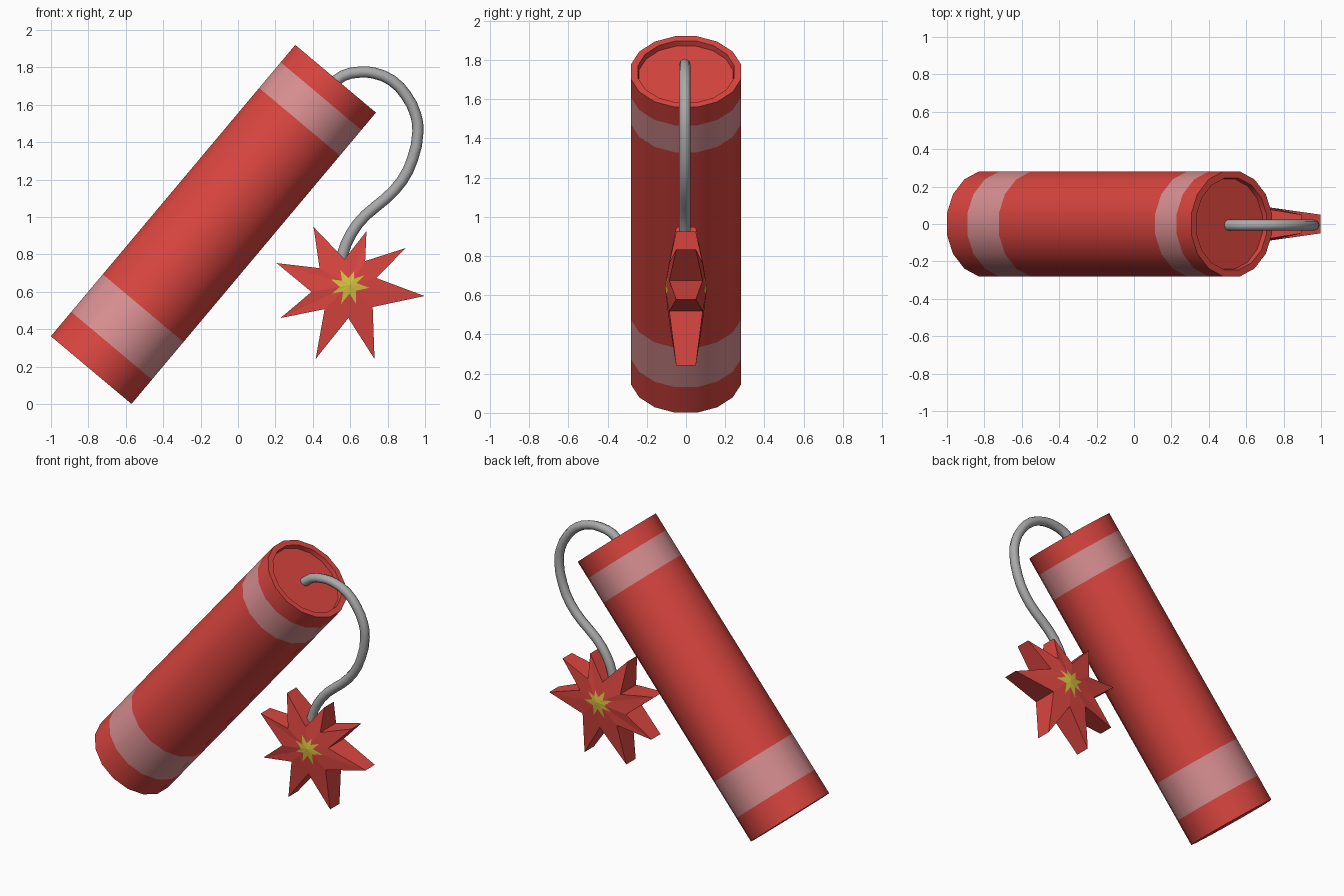
import bpy, bmesh, math
from mathutils import Vector

if "Cube" in bpy.data.objects:
    bpy.data.objects.remove(bpy.data.objects["Cube"])


def material(name, rgb):
    m = bpy.data.materials.new(name)
    m.diffuse_color = (*rgb, 1)
    m.use_nodes = True
    m.node_tree.nodes["Principled BSDF"].inputs["Base Color"].default_value = m.diffuse_color
    return m


RED = material("red", (0.70, 0.06, 0.05))
PINK = material("pale pink", (0.70, 0.28, 0.29))
GREY = material("grey", (0.40, 0.40, 0.40))
YELLOW = material("yellow", (0.68, 0.53, 0.05))


def finish(bm, name, mats):
    bmesh.ops.recalc_face_normals(bm, faces=bm.faces)
    me = bpy.data.meshes.new(name)
    bm.to_mesh(me)
    bm.free()
    ob = bpy.data.objects.new(name, me)
    bpy.context.collection.objects.link(ob)
    for m in mats:
        me.materials.append(m)
    return ob


def activate(ob):
    bpy.ops.object.select_all(action='DESELECT')
    ob.select_set(True)
    bpy.context.view_layer.objects.active = ob


# Stick: 16-sided tube with two flush bands and a shallow recess on top
SIDES, R, LENGTH = 16, 0.287, 2.033
profile = [(R, 0), (R, 0.17), (R, 0.432), (R, 1.733), (R, 1.912), (R, LENGTH),
           (0.25, LENGTH), (0.245, LENGTH - 0.03)]
band_segments = (1, 3)
bm = bmesh.new()
rings = []
for r, z in profile:
    angles = [(k + 0.5) * math.tau / SIDES for k in range(SIDES)]
    rings.append([bm.verts.new((r * math.cos(a), r * math.sin(a), z)) for a in angles])
for i in range(len(rings) - 1):
    for k in range(SIDES):
        j = (k + 1) % SIDES
        f = bm.faces.new((rings[i][k], rings[i][j], rings[i + 1][j], rings[i + 1][k]))
        f.material_index = 1 if i in (1, 3) else 0
bm.faces.new(rings[0])
bm.faces.new(rings[-1])
stick = finish(bm, "stick", [RED, PINK])
stick.location = (-0.785, 0, 0.182)
stick.rotation_euler = (0, math.radians(40), 0)
activate(stick)
bpy.ops.object.shade_smooth_by_angle(angle=math.radians(35))

# Fuse: round cord following a smooth path
path = [(0.48, 1.69), (0.56, 1.755), (0.65, 1.775), (0.727, 1.77), (0.823, 1.73),
        (0.898, 1.652), (0.95, 1.548), (0.962, 1.457), (0.933, 1.31), (0.877, 1.195),
        (0.791, 1.10), (0.682, 1.01), (0.604, 0.91), (0.559, 0.80), (0.55, 0.73)]
cu = bpy.data.curves.new("fuse", 'CURVE')
cu.dimensions = '3D'
cu.bevel_depth = 0.03
cu.bevel_resolution = 2
cu.resolution_u = 2
cu.use_fill_caps = True
sp = cu.splines.new('BEZIER')
sp.bezier_points.add(len(path) - 1)
for p, (x, z) in zip(sp.bezier_points, path):
    p.co = (x, -0.006, z)
    p.handle_left_type = p.handle_right_type = 'AUTO'
cu.materials.append(GREY)
fuse = bpy.data.objects.new("fuse", cu)
bpy.context.collection.objects.link(fuse)
activate(fuse)
bpy.ops.object.convert(target='MESH')
bpy.ops.object.shade_smooth_by_angle(angle=math.radians(50))

# Spark: uneven eight-pointed star, thick in the middle, with a yellow core on both faces
outline = [(0.404, 0.947), (0.57, 0.775), (0.687, 0.925), (0.68, 0.765),
           (0.896, 0.834), (0.74, 0.674), (0.997, 0.578), (0.72, 0.519),
           (0.73, 0.241), (0.59, 0.46), (0.415, 0.241), (0.463, 0.508),
           (0.227, 0.46), (0.393, 0.60), (0.206, 0.754), (0.436, 0.727)]
centre = Vector((0.598, 0.637))
bm = bmesh.new()
outer_rings = []
n = len(outline)
for side in (-1, 1):
    def ring(scale):
        verts = []
        for p in outline:
            d = (Vector(p) - centre) * scale
            half = 0.107 - (0.107 - (0.05 if outline.index(p) % 2 == 0 else 0.085)) * scale
            verts.append(bm.verts.new((centre.x + d.x, side * half, centre.y + d.y)))
        return verts
    outer, core = ring(1.0), ring(0.26)
    mid = bm.verts.new((centre.x, side * 0.107, centre.y))
    for k in range(n):
        j = (k + 1) % n
        bm.faces.new((outer[k], outer[j], core[j], core[k]))
        bm.faces.new((core[k], core[j], mid)).material_index = 1
    outer_rings.append(outer)
for k in range(n):
    j = (k + 1) % n
    a, b = outer_rings
    bm.faces.new((a[k], a[j], b[j], b[k]))
finish(bm, "spark", [RED, YELLOW])
